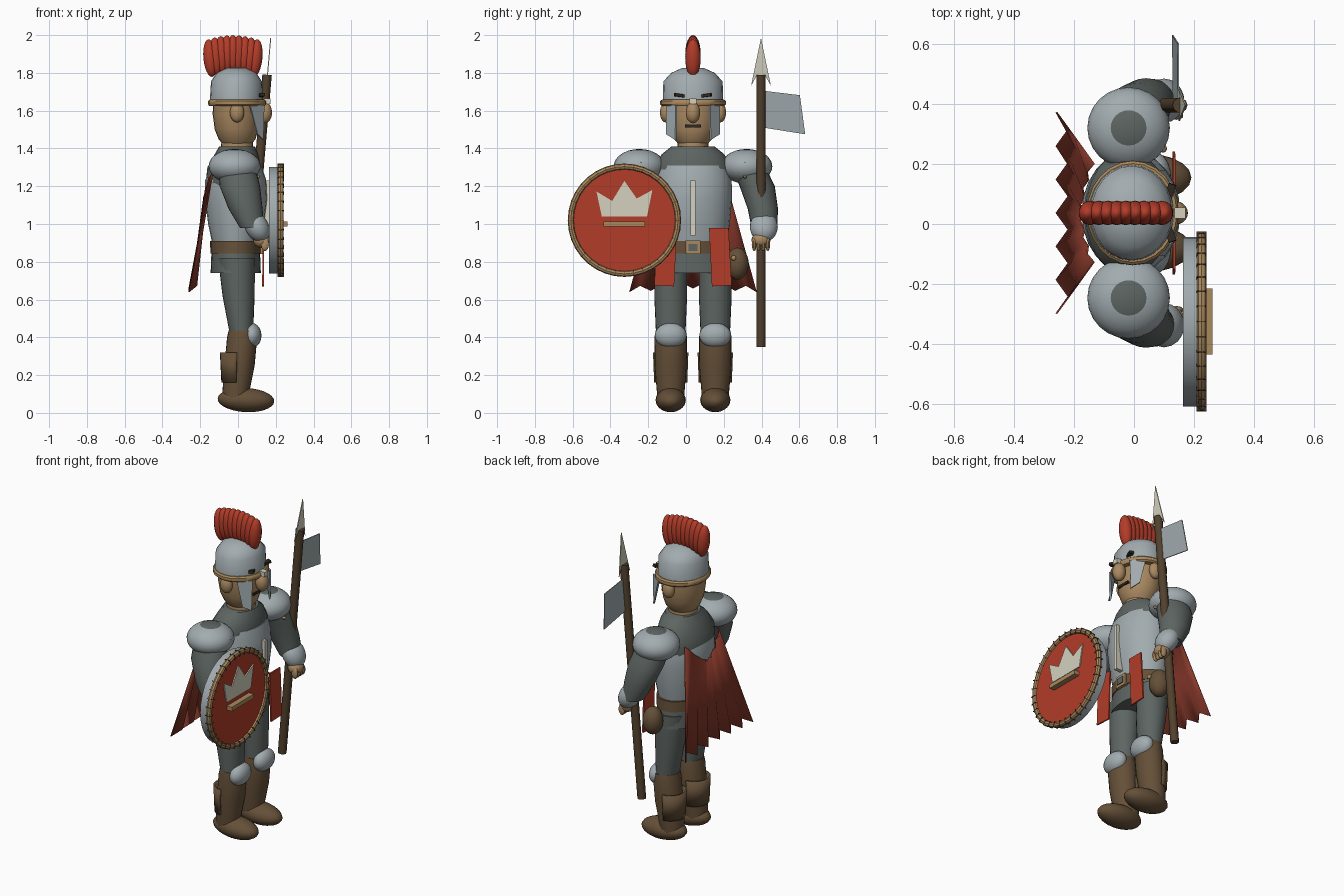
import bpy, bmesh, math
from mathutils import Vector, Matrix

if "Cube" in bpy.data.objects:
    bpy.data.objects.remove(bpy.data.objects["Cube"])

COLOURS = {
    "steel": (0.36, 0.41, 0.43), "dark_steel": (0.11, 0.13, 0.12), "leather": (0.13, 0.08, 0.04),
    "skin": (0.40, 0.25, 0.12), "gold": (0.40, 0.25, 0.11), "ivory": (0.66, 0.64, 0.52),
    "red": (0.45, 0.045, 0.022), "cape_red": (0.23, 0.038, 0.022), "wood": (0.085, 0.052, 0.026),
    "dark_brown": (0.03, 0.022, 0.016)}
MATS = {}
for key, c in COLOURS.items():
    MATS[key] = bpy.data.materials.new(key)
    MATS[key].diffuse_color = (*c, 1)


def finish(name, bm, *mats):
    bmesh.ops.recalc_face_normals(bm, faces=bm.faces)
    me = bpy.data.meshes.new(name)
    bm.to_mesh(me)
    bm.free()
    for m in mats:
        me.materials.append(MATS[m])
    ob = bpy.data.objects.new(name, me)
    bpy.context.collection.objects.link(ob)
    return ob


def ball(name, c, r, mat, segs=20, rings=14, rot=None):
    bm = bmesh.new()
    bmesh.ops.create_uvsphere(bm, u_segments=segs, v_segments=rings, radius=1)
    m = Matrix.Translation(c) @ (rot or Matrix()) @ Matrix.Diagonal((*r, 1))
    bmesh.ops.transform(bm, matrix=m, verts=bm.verts)
    return finish(name, bm, mat)


def box(name, lo, hi, mat, rot=None):
    lo, hi = Vector(lo), Vector(hi)
    bm = bmesh.new()
    bmesh.ops.create_cube(bm, size=1)
    m = Matrix.Translation((lo + hi) / 2) @ (rot or Matrix()) @ Matrix.Diagonal((*(hi - lo), 1))
    bmesh.ops.transform(bm, matrix=m, verts=bm.verts)
    return finish(name, bm, mat)


def tube(name, a, b, r0, r1, mat, segs=20):
    a, b = Vector(a), Vector(b)
    bm = bmesh.new()
    bmesh.ops.create_cone(bm, cap_ends=True, segments=segs, radius1=r0, radius2=r1, depth=(b - a).length)
    m = Matrix.Translation((a + b) / 2) @ (b - a).to_track_quat('Z', 'Y').to_matrix().to_4x4()
    bmesh.ops.transform(bm, matrix=m, verts=bm.verts)
    return finish(name, bm, mat)


def loft(name, rings, mat, segs=24, arc=None):
    """Skin elliptical rings (x, y, z, rx, ry); an arc in degrees gives an open shell."""
    bm = bmesh.new()
    a0, a1 = arc or (0, 360)
    n = segs + 1 if arc else segs
    rows = []
    for x, y, z, rx, ry in rings:
        angles = [math.radians(a0 + (a1 - a0) * i / segs) for i in range(n)]
        rows.append([bm.verts.new((x + rx * math.cos(a), y + ry * math.sin(a), z)) for a in angles])
    for p, q in zip(rows, rows[1:]):
        for i in range(segs):
            j = (i + 1) % n
            bm.faces.new((p[i], p[j], q[j], q[i]))
    if not arc:
        bm.faces.new(rows[0])
        bm.faces.new(rows[-1])
    return finish(name, bm, mat)


def plate(name, pts, mat, t=0.008, push=(1, 0, 0)):
    """Flat polygon of 3D points, thickened by t along push."""
    bm = bmesh.new()
    f = bm.faces.new([bm.verts.new(p) for p in pts])
    ext = bmesh.ops.extrude_face_region(bm, geom=[f], use_keep_orig=True)
    vs = [g for g in ext["geom"] if isinstance(g, bmesh.types.BMVert)]
    bmesh.ops.translate(bm, verts=vs, vec=Vector(push) * t)
    return finish(name, bm, mat)


# Torso, breastplate, skirt and belt (figure faces +x)
loft("torso", [(-.02, 0, .88, .11, .15), (-.025, 0, 1.1, .14, .18), (-.025, 0, 1.22, .146, .203),
               (-.02, 0, 1.3, .142, .208), (-.008, 0, 1.37, .115, .165), (-.005, 0, 1.41, .095, .115)], "dark_steel")
loft("breastplate", [(-.01, 0, .89, .125, .175), (-.01, 0, 1.0, .148, .195), (-.01, 0, 1.13, .165, .206),
                     (-.012, 0, 1.23, .162, .205), (-.01, 0, 1.31, .135, .19)], "steel")
loft("skirt", [(-.012, 0, .74, .133, .205), (-.012, 0, .87, .128, .19)], "dark_steel")
loft("belt", [(-.012, 0, .845, .134, .196), (-.012, 0, .91, .136, .192)], "leather")
box("breastplate_ridge", (.12, -.012, .94), (.17, .012, 1.23), "ivory")
box("buckle", (.11, -.04, .84), (.133, .04, .912), "gold")
box("buckle_centre", (.125, -.024, .857), (.138, .024, .895), "dark_steel")
ball("pouch", (.04, .235, .79), (.06, .06, .085), "leather")
ball("pouch_button", (.098, .215, .82), (.012, .014, .014), "gold", 10, 8)

# Head and face
loft("neck", [(-.005, 0, 1.38, .086, .082), (-.005, 0, 1.46, .082, .08)], "skin")
loft("head", [(-.005, 0, 1.42, .075, .075), (-.005, 0, 1.45, .098, .1), (-.008, 0, 1.5, .115, .122),
              (-.01, 0, 1.58, .124, .137), (-.01, 0, 1.67, .122, .14)], "skin")
ball("nose", (.142, 0, 1.59), (.038, .038, .057), "skin")
box("mouth", (.09, -.042, 1.512), (.115, .042, 1.526), "dark_brown")

# Helmet, headband and plume
loft("helmet", [(-.008, 0, 1.64, .142, .16), (-.008, 0, 1.755, .135, .157), (-.008, 0, 1.8, .105, .115),
                (-.008, 0, 1.825, .055, .06), (-.008, 0, 1.83, .01, .01)], "steel")
loft("headband", [(-.004, 0, 1.624, .147, .165), (-.004, 0, 1.632, .154, .174),
                  (-.004, 0, 1.65, .154, .174), (-.004, 0, 1.658, .147, .165)], "gold")
box("nose_guard", (.135, -.018, 1.635), (.172, .018, 1.665), "ivory")
for i in range(9):
    t = (i - 4) / 4
    ball(f"plume_tuft_{i}", (-.027 + .12 * t, 0, 1.9 - .022 * t * t),
         (.037, .041, .1), "red", 14, 12, Matrix.Rotation(.1 * t, 4, 'Y'))

for s, side in ((-1, "right"), (1, "left")):
    # Ears, brows and cheek guards
    ball(f"{side}_ear", (-.005, s * .145, 1.59), (.038, .03, .052), "skin")
    box(f"{side}_brow", (.105, s * .066 - .032, 1.672), (.132, s * .066 + .032, 1.688), "dark_brown",
        Matrix.Rotation(-s * .35, 4, 'Z') @ Matrix.Rotation(s * .15, 4, 'X'))
    plate(f"{side}_cheek_guard", [(.065, s * .143, 1.63), (.14, s * .092, 1.63),
                                  (.135, s * .095, 1.445), (.105, s * .142, 1.475)], "steel", .01, (-.55, -s * .8, 0))
    # Shoulder with dark top cap and rivets
    sh = ball(f"{side}_shoulder", (-.018, s * .284, 1.305), (.138, .136, .092), "steel", 24, 14)
    sh.data.materials.append(MATS["dark_steel"])
    for f in sh.data.polygons:
        if f.center.z > 1.305 + .092 * .89:
            f.material_index = 1
    for z in (1.25, 1.325):
        ball(f"{side}_shoulder_rivet", (.103, s * .275, z), (.014, .009, .009), "gold", 8, 6)
    # Arm, bracer and hand
    loft(f"{side}_upper_arm", [(-.005, s * .3, 1.29, .1, .09), (.01, s * .34, 1.2, .107, .093),
                               (.04, s * .37, 1.08, .09, .08), (.075, s * .378, .98, .065, .068)], "dark_steel")
    ball(f"{side}_bracer", (.1, s * .375, .985), (.062, .074, .085), "steel", 20, 14, Matrix.Rotation(-.5, 4, 'Y'))
    ball(f"{side}_hand", (.125, s * .36, .915), (.045, .05, .042), "skin")
    for k in range(4):
        y = s * .36 + (k - 1.5) * .024
        ball(f"{side}_finger_{k}", (.143, y, .893), (.022, .013, .036), "skin", 10, 8)
    # Leg, knee guard, boot and calf guard
    y = s * .118
    loft(f"{side}_thigh", [(-.008, y, .82, .098, .087), (.003, y, .62, .085, .087),
                           (.018, y, .42, .062, .078)], "dark_steel")
    ball(f"{side}_knee_guard", (.072, y, .41), (.052, .084, .066), "steel")
    loft(f"{side}_boot", [(-.01, y, .06, .07, .07), (-.01, y, .12, .072, .074), (.008, y, .25, .08, .085),
                          (.022, y, .4, .08, .086), (.024, y, .435, .074, .08)], "leather")
    ball(f"{side}_foot", (.042, y, .068), (.15, .08, .064), "leather", 20, 14, Matrix.Rotation(.05, 4, 'Y'))
    cg = loft(f"{side}_calf_guard", [(-.002, y, .16, .086, .088), (.002, y, .32, .098, .094)], "leather", 12, (95, 265))
    cg.modifiers.new("thickness", 'SOLIDIFY').thickness = .01
    # Tabard strips
    plate(f"{side}_tabard", [(.13, s * .085, .98), (.13, s * .188, .98), (.128, s * .205, .675),
                             (.128, s * .1, .67)], "red", .009)

# Pleated cape, dipping at the middle of the back
bm = bmesh.new()
top, mid, low = [], [], []
for i in range(13):
    t, odd = i / 6 - 1, i % 2
    a = Vector((-.172 - .012 * odd + .035 * t * t, .165 * t, 1.14 + .13 * abs(t) ** 1.5))
    b = Vector((-.262 + .04 * odd, .335 * t, .64 + .03 * odd + .02 * (1 - abs(t))))
    top.append(bm.verts.new(a))
    mid.append(bm.verts.new(a.lerp(b, .5)))
    low.append(bm.verts.new(b))
for p, q in ((top, mid), (mid, low)):
    for i in range(12):
        bm.faces.new((p[i], p[i + 1], q[i + 1], q[i]))
cape = finish("cape", bm, "cape_red")
cape.modifiers.new("thickness", 'SOLIDIFY').thickness = .006

# Spear with blade and pennant, leaning slightly forward
SY = .36
def lean(z):
    return .03 + (z - .35) * .086
tube("spear_shaft", (lean(.35), SY, .35), (lean(1.79), SY, 1.79), .025, .025, "wood", 10)
def spear_plate(name, pts, mat):
    plate(name, [(lean(z), SY + y, z) for y, z in pts], mat, .005)
spear_plate("spear_blade", [(0, 1.985), (.053, 1.73), (.02, 1.79), (-.02, 1.79), (-.053, 1.73)], "ivory")
spear_plate("pennant", [(.015, 1.705), (.206, 1.682), (.234, 1.475), (.015, 1.51)], "steel")

# Round shield with rim and crown emblem
CY, CZ = -.363, 1.02
tube("shield_back", (.163, CY, CZ), (.215, CY, CZ), .283, .283, "steel", 32)
tube("shield_face", (.21, CY, CZ), (.228, CY, CZ), .28, .28, "red", 32)
bpy.ops.mesh.primitive_torus_add(major_segments=36, minor_segments=8, major_radius=.284, minor_radius=.016,
                                 location=(.226, CY, CZ), rotation=(0, math.pi / 2, 0))
rim = bpy.context.object
rim.name = "shield_rim"
rim.data.materials.append(MATS["gold"])
for i in range(36):
    a = 2 * math.pi * i / 36
    d = Vector((0, math.cos(a), math.sin(a)))
    c = Vector((.226, CY, CZ)) + d * .284
    box(f"rim_seam_{i}", c - Vector((.017, .0015, .0165)), c + Vector((.017, .0015, .0165)), "wood",
        Matrix.Rotation(a - math.pi / 2, 4, 'X'))
crown = [(-.148, 1.172), (-.065, 1.122), (0, 1.228), (.065, 1.135), (.148, 1.18), (.12, 1.04), (-.12, 1.04)]
plate("shield_crown", [(.226, CY + y, z) for y, z in crown], "ivory", .009)
box("shield_bar", (.222, CY - .11, .988), (.262, CY + .11, 1.014), "gold")

# Shift the whole figure so its overall bounds are centred, then smooth
for ob in bpy.data.objects:
    ob.location.y += .037
    ob.select_set(True)
bpy.context.view_layer.objects.active = bpy.data.objects["torso"]
bpy.ops.object.shade_smooth_by_angle(angle=math.radians(42))

for m in bpy.data.materials:
    if m.users and not m.is_grease_pencil:
        m.use_nodes = True
        m.node_tree.nodes["Principled BSDF"].inputs["Base Color"].default_value = m.diffuse_color
